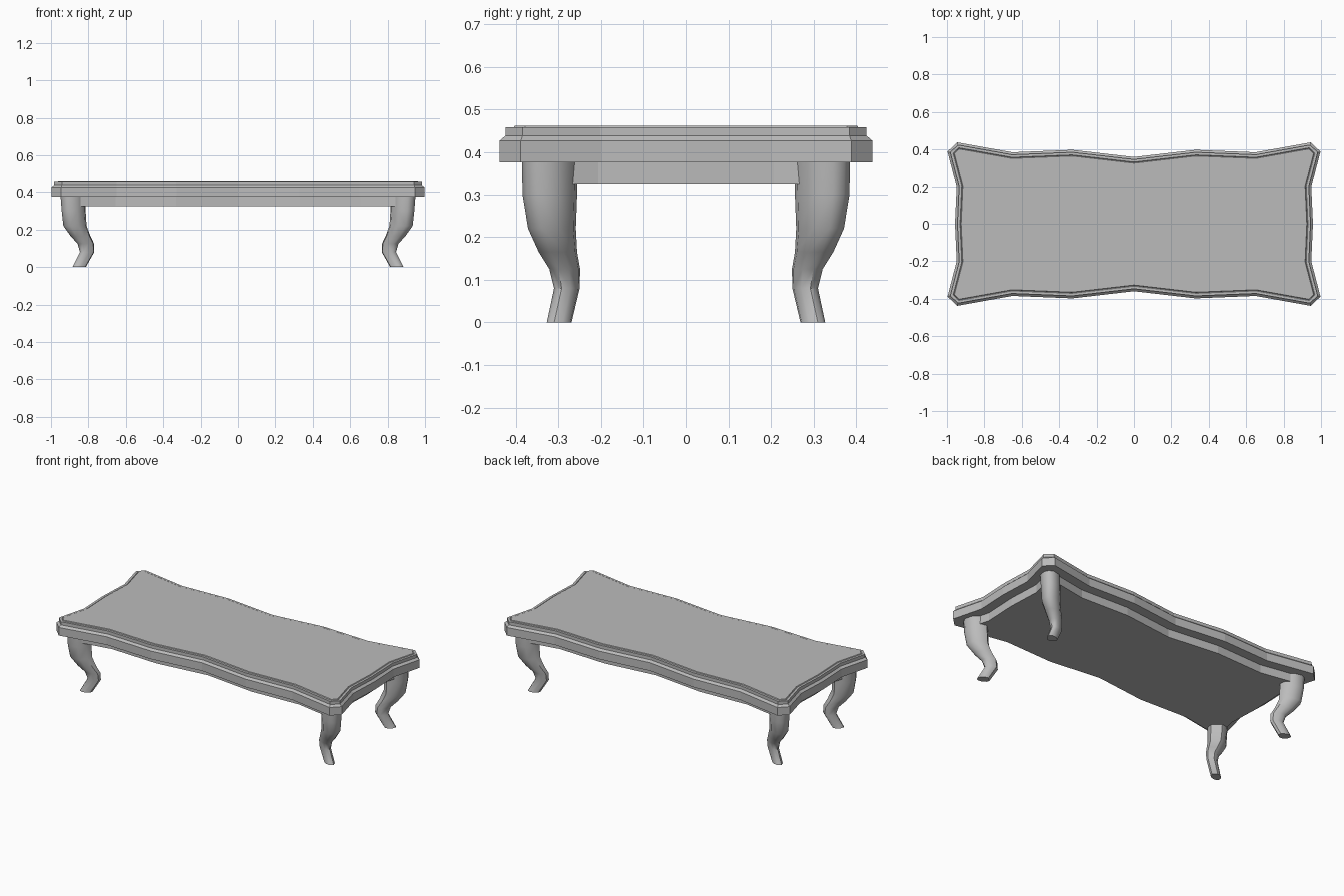
import bpy, bmesh
from mathutils import Vector

cube = bpy.data.objects.get("Cube")
if cube:
    bpy.data.objects.remove(cube, do_unlink=True)

GREY = (0.5, 0.5, 0.5, 1)
mat = bpy.data.materials.new("plain grey")
mat.use_nodes = True
mat.diffuse_color = GREY
mat.node_tree.nodes["Principled BSDF"].inputs["Base Color"].default_value = GREY


def inset(loop, d):
    """Mitred inset of a counter-clockwise loop."""
    out = []
    for i, p in enumerate(loop):
        a = (p - loop[i - 1]).normalized()
        b = (loop[(i + 1) % len(loop)] - p).normalized()
        na, nb = Vector((-a.y, a.x)), Vector((-b.y, b.x))
        out.append(p + (na + nb) * d / (1 + na.dot(nb)))
    return out


def loft(name, rings, smooth=None):
    """Skin a stack of rings, each a (loop, height) pair, and cap both ends."""
    bm = bmesh.new()
    rows = [[bm.verts.new((p.x, p.y, z)) for p in loop] for loop, z in rings]
    for low, high in zip(rows, rows[1:]):
        for i in range(len(low)):
            j = (i + 1) % len(low)
            bm.faces.new((low[i], low[j], high[j], high[i]))
    bm.faces.new(rows[0][::-1])
    bm.faces.new(rows[-1])
    bmesh.ops.recalc_face_normals(bm, faces=bm.faces)
    mesh = bpy.data.meshes.new(name)
    bm.to_mesh(mesh)
    bm.free()
    mesh.materials.append(mat)
    obj = bpy.data.objects.new(name, mesh)
    bpy.context.collection.objects.link(obj)
    if smooth:
        bpy.ops.object.select_all(action='DESELECT')
        obj.select_set(True)
        bpy.context.view_layer.objects.active = obj
        bpy.ops.object.shade_smooth_by_angle(angle=smooth)
    return obj


# Serpentine outline, one quarter mirrored to all four
quarter = [Vector(p) for p in ((0.957, 0), (0.948, 0.2), (0.997, 0.388), (0.946, 0.438),
                               (0.65, 0.385), (0.33, 0.398), (0, 0.36))]
half = quarter + [Vector((-p.x, p.y)) for p in quarter[-2::-1]]
outline = half + [Vector((p.x, -p.y)) for p in half[-2:0:-1]]

# Moulded top: straight edge, small cove, upper step, raised panel
loft("table_top", [(inset(outline, d), z) for d, z in
                   ((0, 0.376), (0, 0.427), (0.013, 0.439), (0.013, 0.459), (0.027, 0.459),
                    (0.03, 0.456), (0.033, 0.462))])

# Apron under the top
loft("apron", [(inset(outline, 0.06), 0.325), (inset(outline, 0.06), 0.38)])

# Cabriole legs: section rounded toward the corner, flat toward the middle
section = ((-1, -0.3), (-0.3, -1), (0.3, -0.9), (0.85, -0.3), (1, 0.4),
           (0.8, 0.8), (0.4, 1), (-0.3, 0.85), (-0.9, 0.3))
# height, centre x, centre y, half width x, half width y
stations = ((0, 0.85, 0.298, 0.036, 0.029), (0.08, 0.807, 0.28, 0.038, 0.03),
            (0.125, 0.814, 0.285, 0.044, 0.036), (0.165, 0.842, 0.301, 0.053, 0.045),
            (0.22, 0.872, 0.315, 0.062, 0.056), (0.3, 0.879, 0.32, 0.064, 0.064),
            (0.38, 0.882, 0.32, 0.067, 0.065))
for side, sx in (("left", 1), ("right", -1)):
    for end, sy in (("front", -1), ("back", 1)):
        rings = [([Vector((sx * (cx + u * rx), sy * (cy + v * ry))) for u, v in section], z)
                 for z, cx, cy, rx, ry in stations]
        loft(f"{end}_{side}_leg", rings, smooth=0.7)
